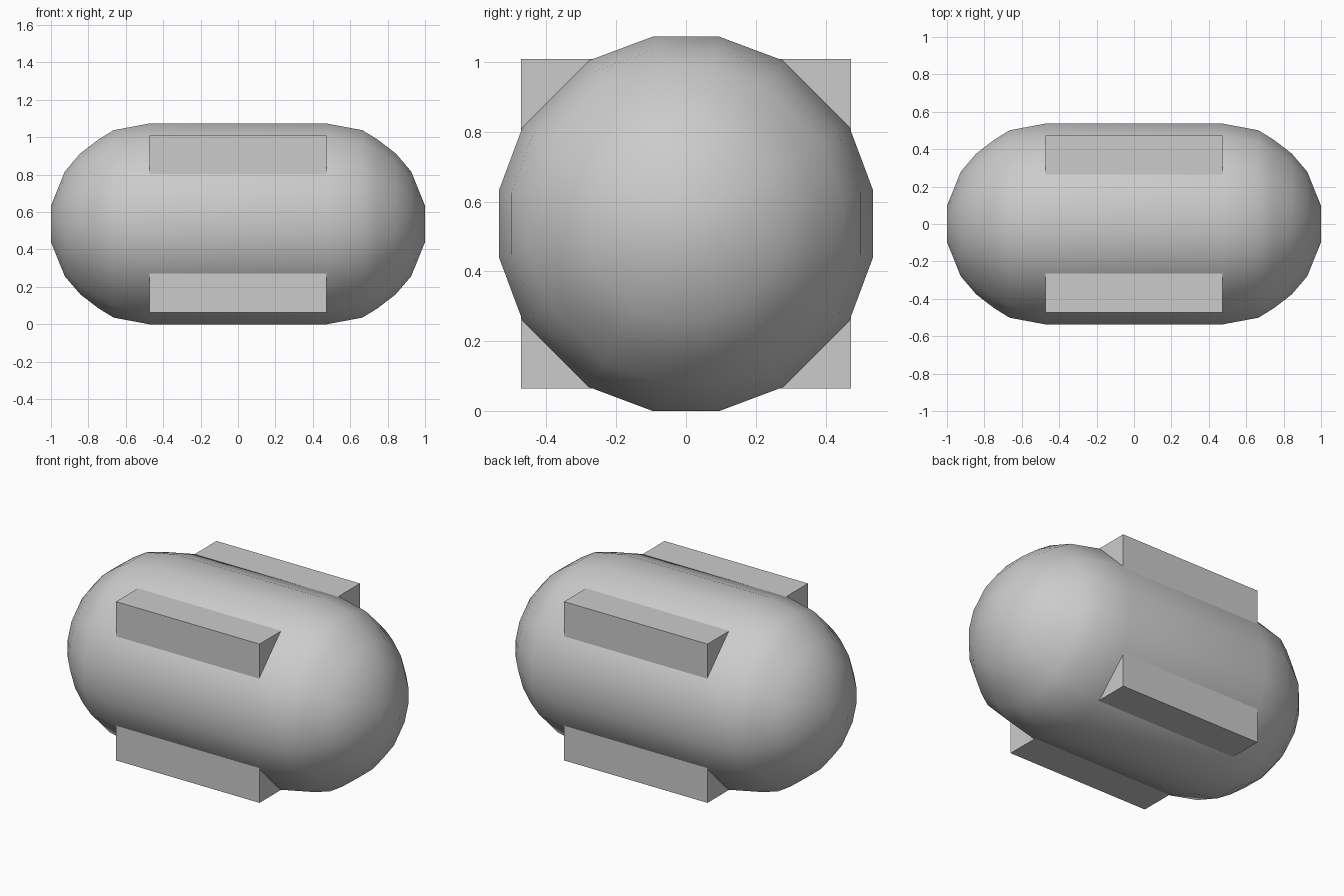
import bpy, bmesh

if "Cube" in bpy.data.objects:
    bpy.data.objects.remove(bpy.data.objects["Cube"])

CZ = 0.5365

# 16-sided body cross-section, four-fold symmetric
quad = [(0.5365, 0.095), (0.468, 0.278), (0.278, 0.468), (0.095, 0.5365)]
section = []
for c, s in ((1, 0), (0, 1), (-1, 0), (0, -1)):
    section += [(c * y - s * z, s * y + c * z) for y, z in quad]

# (x, half height) of the cap rings, from cylinder to tip
half = [(0.475, 0.5365), (0.665, 0.501), (0.745, 0.452), (0.843, 0.377),
        (0.926, 0.28), (1.0, 0.097)]
profile = [(-x, r) for x, r in reversed(half)] + half

# capsule body lofted along x
bm = bmesh.new()
rings = []
for x, r in profile:
    k = r / 0.5365
    rings.append([bm.verts.new((x, y * k, z * k + CZ)) for y, z in section])
n = len(section)
for a, b in zip(rings, rings[1:]):
    for i in range(n):
        j = (i + 1) % n
        bm.faces.new((a[i], a[j], b[j], b[i]))
bm.faces.new(rings[0])
bm.faces.new(rings[-1])
bmesh.ops.recalc_face_normals(bm, faces=bm.faces)
for f in bm.faces:
    f.smooth = True
mesh = bpy.data.meshes.new("capsule_body")
bm.to_mesh(mesh)
bm.free()
bpy.context.collection.objects.link(bpy.data.objects.new("capsule_body", mesh))

# inner block whose four long edges stand out of the body
bpy.ops.mesh.primitive_cube_add(size=0.945, location=(0, 0, CZ))
bpy.context.object.name = "corner_block"
